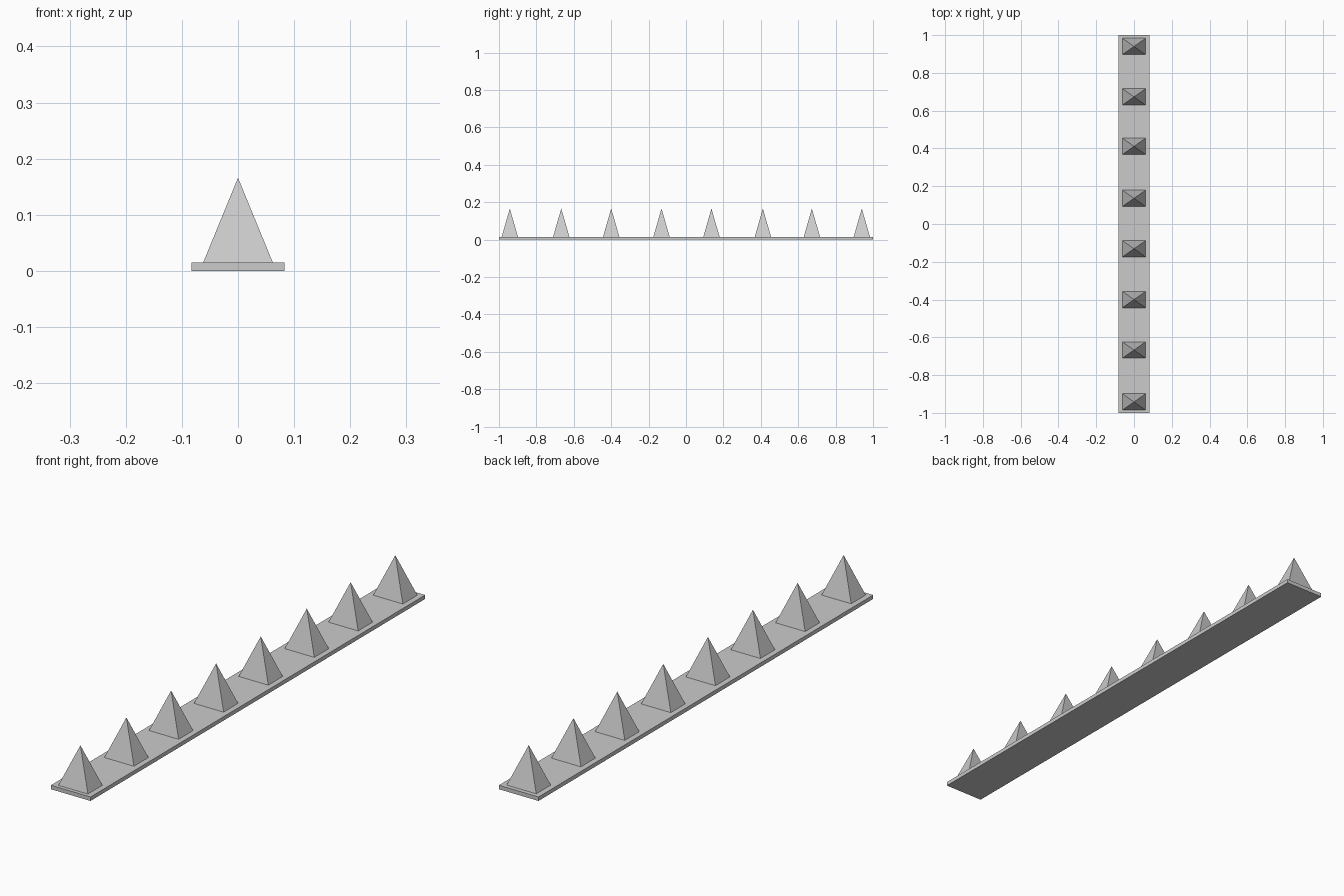
import bpy
import math

if "Cube" in bpy.data.objects:
    bpy.data.objects.remove(bpy.data.objects["Cube"])

BASE_X, BASE_H = 0.166, 0.015
SPIKE_X, SPIKE_Y, TOP_Z = 0.124, 0.087, 0.166
SPIKE_CENTRES = (-0.942, -0.667, -0.400, -0.131, 0.136, 0.411, 0.673, 0.940)

# Flat backing strip
bpy.ops.mesh.primitive_cube_add(size=1, location=(0, 0, BASE_H / 2))
strip = bpy.context.object
strip.name = "base_strip"
strip.scale = (BASE_X, 2, BASE_H)
bpy.ops.object.transform_apply(location=False, rotation=False, scale=True)


def add_spike(index, y):
    """Four-sided pyramid standing on the strip."""
    height = TOP_Z - BASE_H
    bpy.ops.mesh.primitive_cone_add(
        vertices=4, radius1=math.sqrt(0.5), radius2=0, depth=1,
        location=(0, y, BASE_H + height / 2), rotation=(0, 0, math.pi / 4))
    spike = bpy.context.object
    spike.name = f"spike_{index}"
    bpy.ops.object.transform_apply(location=False, rotation=True, scale=False)
    spike.scale = (SPIKE_X, SPIKE_Y, height)
    bpy.ops.object.transform_apply(location=False, rotation=False, scale=True)


# Row of spikes
for i, y in enumerate(SPIKE_CENTRES, 1):
    add_spike(i, y)
